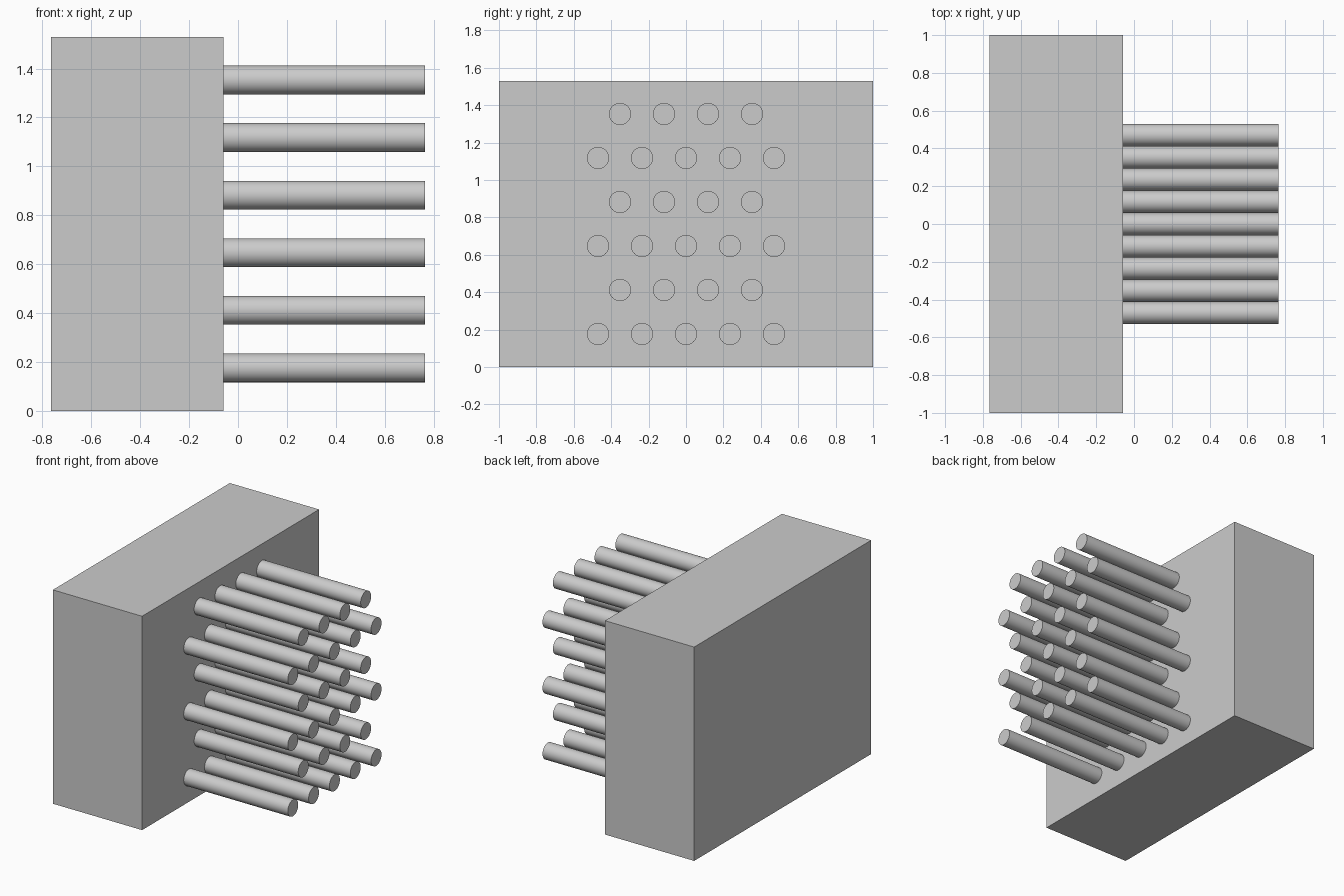
import bpy
import math

if "Cube" in bpy.data.objects:
    bpy.data.objects.remove(bpy.data.objects["Cube"])

U = 2 / 17                      # one module of the design
X_MIN = -6.5 * U                # rear face of the body
X_FACE = X_MIN + 6 * U          # face that carries the pins
PIN_LENGTH = 7 * U

# Rectangular body
bpy.ops.mesh.primitive_cube_add(size=1, location=((X_MIN + X_FACE) / 2, 0, 6.5 * U))
body = bpy.context.object
body.name = "body_block"
body.scale = (6 * U, 17 * U, 13 * U)
bpy.ops.object.transform_apply(location=False, rotation=False, scale=True)


def add_pin(name, y, z):
    bpy.ops.mesh.primitive_cylinder_add(
        vertices=64, radius=0.5 * U, depth=PIN_LENGTH,
        location=(X_FACE + PIN_LENGTH / 2, y, z), rotation=(0, math.pi / 2, 0))
    bpy.context.object.name = name
    bpy.ops.object.shade_smooth_by_angle(angle=math.radians(30))


# Staggered pins: rows of five and four alternate upwards
for row in range(6):
    count = 5 if row % 2 == 0 else 4
    for i in range(count):
        add_pin(f"pin_row{row + 1}_{i + 1}",
                (2 * i - (count - 1)) * U, (1.5 + 2 * row) * U)
